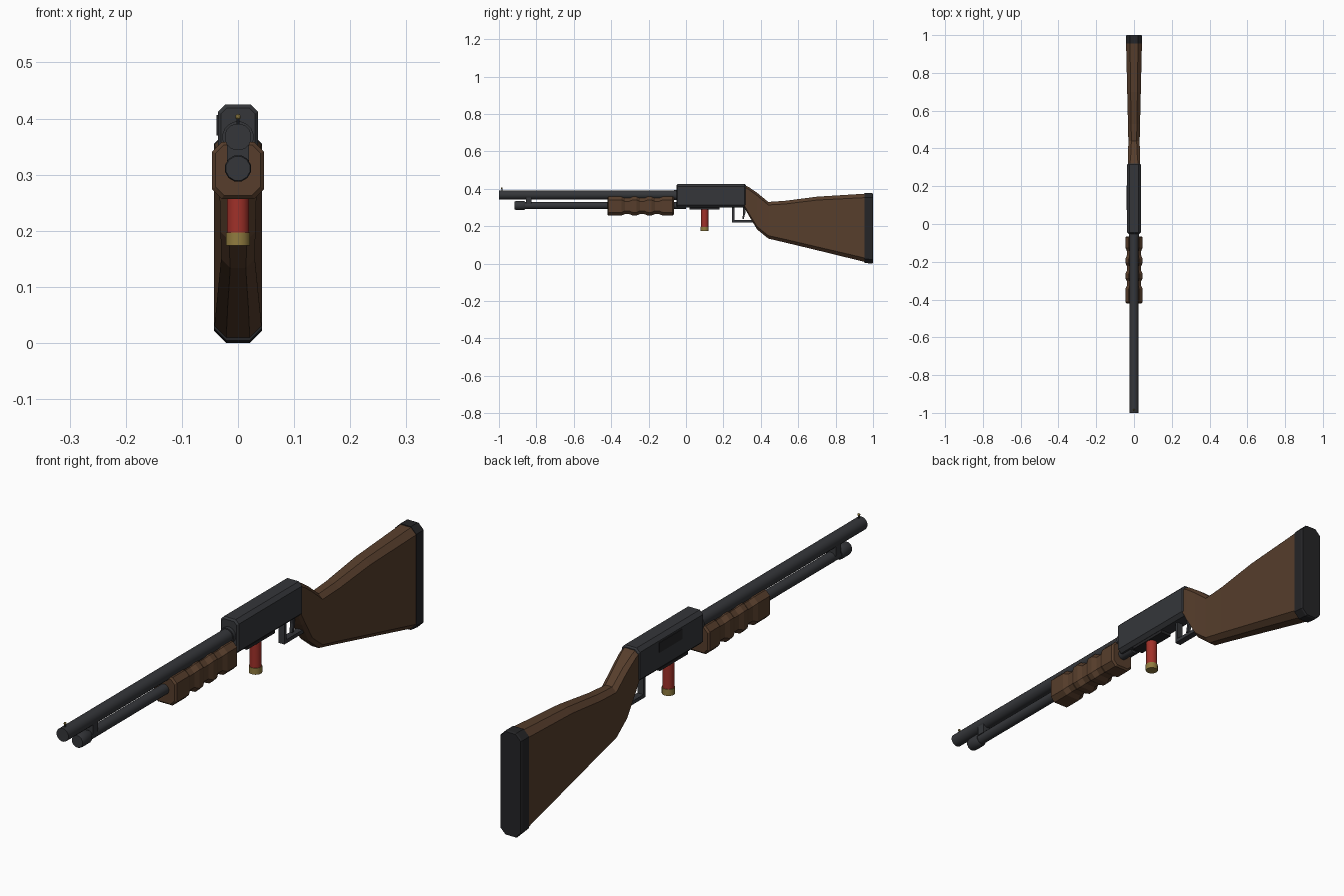
import bpy, bmesh, math

if "Cube" in bpy.data.objects:
    bpy.data.objects.remove(bpy.data.objects["Cube"])


def material(name, rgb):
    m = bpy.data.materials.new(name)
    m.diffuse_color = (*rgb, 1)
    m.use_nodes = True
    m.node_tree.nodes["Principled BSDF"].inputs["Base Color"].default_value = m.diffuse_color
    return m


METAL = material("dark_metal", (0.035, 0.037, 0.042))
BLACK = material("black_rubber", (0.018, 0.018, 0.02))
WOOD = material("wood", (0.095, 0.048, 0.025))
RED = material("red_plastic", (0.35, 0.03, 0.022))
BRASS = material("brass", (0.28, 0.2, 0.05))


def finish(name, bm, mat, smooth=False):
    bmesh.ops.recalc_face_normals(bm, faces=bm.faces)
    me = bpy.data.meshes.new(name)
    bm.to_mesh(me)
    bm.free()
    me.materials.append(mat)
    ob = bpy.data.objects.new(name, me)
    bpy.context.collection.objects.link(ob)
    if smooth:
        bpy.context.view_layer.objects.active = ob
        ob.select_set(True)
        bpy.ops.object.shade_smooth_by_angle(angle=math.radians(35))
        ob.select_set(False)
    return ob


def loft(name, sections, mat):
    """Chamfered rectangles along y: (y, z_low, z_high, half_width, chamfer)."""
    bm = bmesh.new()
    rings = []
    for y, a, b, w, c in sections:
        pts = [(w - c, a), (w, a + c), (w, b - c), (w - c, b)]
        pts += [(-x, z) for x, z in reversed(pts)]
        rings.append([bm.verts.new((x, y, z)) for x, z in pts])
    for p, q in zip(rings, rings[1:]):
        for i in range(8):
            j = (i + 1) % 8
            bm.faces.new((p[i], p[j], q[j], q[i]))
    bm.faces.new(rings[0])
    bm.faces.new(rings[-1])
    return finish(name, bm, mat)


def box(name, x, y, z, mat, bevel=0):
    """Box from (low, high) ranges."""
    bm = bmesh.new()
    bmesh.ops.create_cube(bm, size=1)
    for v in bm.verts:
        v.co = [(r[0] + r[1]) / 2 + k * (r[1] - r[0]) for r, k in zip((x, y, z), v.co)]
    if bevel:
        bmesh.ops.bevel(bm, geom=bm.edges[:], offset=bevel, segments=1, affect='EDGES')
    return finish(name, bm, mat)


def lathe(name, profile, mat, at, axis='Y', n=16):
    """Closed turned part; profile of (position, radius) along y or z."""
    bm = bmesh.new()
    rings = []
    for t, r in profile:
        ring = []
        for i in range(n):
            a = 2 * math.pi * (i + 0.5) / n
            u, v = r * math.cos(a), r * math.sin(a)
            co = (at[0] + u, t, at[1] + v) if axis == 'Y' else (at[0] + u, at[1] + v, t)
            ring.append(bm.verts.new(co))
        rings.append(ring)
    for p, q in zip(rings, rings[1:]):
        for i in range(n):
            j = (i + 1) % n
            bm.faces.new((p[i], p[j], q[j], q[i]))
    bm.faces.new(rings[0])
    bm.faces.new(rings[-1])
    return finish(name, bm, mat, True)


# Barrel, magazine tube and their fittings
lathe("barrel", [(-1, 0.024), (0, 0.024)], METAL, (0, 0.367))
lathe("barrel_collar", [(-0.065, 0.028), (-0.03, 0.028)], METAL, (0, 0.367))
lathe("magazine_tube", [(-0.87, 0.0185), (0, 0.0185)], METAL, (0, 0.311))
lathe("magazine_cap", [(-0.916, 0.022), (-0.91, 0.024), (-0.865, 0.024), (-0.86, 0.021)],
      METAL, (0, 0.311), n=12)
box("barrel_clamp", (-0.02, 0.02), (-0.855, -0.825), (0.318, 0.358), METAL)
lathe("sight_post", [(0.385, 0.003), (0.402, 0.003)], METAL, (0, -0.985), 'Z', 8)
bm = bmesh.new()
bmesh.ops.create_icosphere(bm, subdivisions=2, radius=0.005)
bmesh.ops.translate(bm, verts=bm.verts, vec=(0, -0.985, 0.403))
finish("sight_bead", bm, BRASS)

# Pump handle with three grooves
pump = [(-0.42, 0.263, 0.353, 0.040, 0.015), (-0.414, 0.257, 0.358, 0.046, 0.017)]
for y in (-0.315, -0.235, -0.155):
    pump += [(y + d, 0.257 + k, 0.358 - k, 0.046 - k, 0.017)
             for d, k in ((-0.03, 0), (-0.012, 0.008), (0.012, 0.008), (0.03, 0))]
pump += [(-0.071, 0.257, 0.358, 0.046, 0.017), (-0.065, 0.263, 0.353, 0.040, 0.015)]
loft("pump_handle", pump, WOOD)

# Receiver with ejection and loading ports
loft("receiver", [(-0.052, 0.307, 0.419, 0.030, 0.010), (-0.046, 0.301, 0.425, 0.036, 0.013),
                  (0.314, 0.301, 0.425, 0.036, 0.013), (0.32, 0.306, 0.42, 0.031, 0.011)], METAL)
box("ejection_port", (-0.0385, -0.03), (0.075, 0.205), (0.37, 0.406), BLACK)
box("loading_port", (-0.022, 0.022), (0.02, 0.18), (0.29, 0.31), BLACK)

# Cartridge under the loading port
lathe("cartridge_body", [(0.192, 0.02), (0.31, 0.02)], RED, (0, 0.1), 'Z')
lathe("cartridge_base", [(0.174, 0.022), (0.197, 0.022)], BRASS, (0, 0.1), 'Z')

# Trigger and guard
box("guard_front", (-0.012, 0.012), (0.247, 0.26), (0.22, 0.305), METAL)
box("guard_bottom", (-0.012, 0.012), (0.247, 0.38), (0.22, 0.233), METAL)
bm = bmesh.new()
side = [(0.303, 0.305), (0.318, 0.305), (0.317, 0.27), (0.309, 0.24), (0.301, 0.24), (0.306, 0.27)]
face = bm.faces.new([bm.verts.new((-0.006, y, z)) for y, z in side])
ext = bmesh.ops.extrude_face_region(bm, geom=[face])
bm.faces.ensure_lookup_table()
bmesh.ops.translate(bm, verts=[e for e in ext["geom"] if isinstance(e, bmesh.types.BMVert)],
                    vec=(0.012, 0, 0))
if face.is_valid is False or len(bm.faces) == 7:
    bm.faces.new([v for v in sorted(bm.verts, key=lambda v: v.index)[:6]])
finish("trigger", bm, METAL)

# Shoulder stock and butt pad
loft("stock", [(0.312, 0.300, 0.421, 0.033, 0.012), (0.335, 0.258, 0.410, 0.033, 0.013),
               (0.38, 0.183, 0.379, 0.031, 0.015), (0.44, 0.134, 0.330, 0.030, 0.016),
               (0.53, 0.113, 0.336, 0.032, 0.017), (0.70, 0.072, 0.358, 0.036, 0.018),
               (0.957, 0.009, 0.374, 0.042, 0.021)], WOOD)
loft("butt_pad", [(0.955, 0.004, 0.377, 0.043, 0.022), (0.994, 0, 0.377, 0.043, 0.022),
                  (1.0, 0.003, 0.374, 0.040, 0.020)], BLACK)
